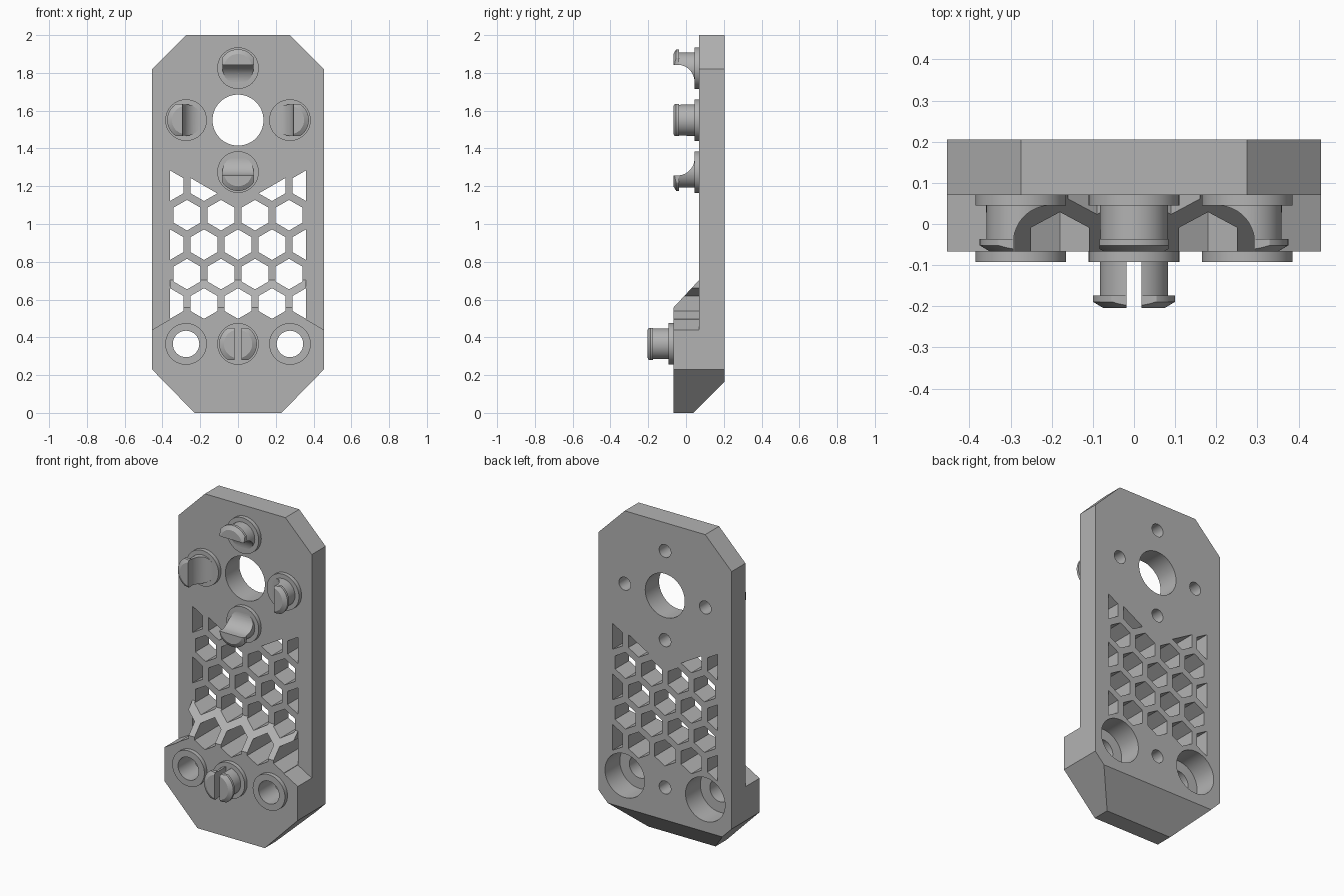
import bpy, bmesh, math
from mathutils import Matrix

if "Cube" in bpy.data.objects:
    bpy.data.objects.remove(bpy.data.objects["Cube"], do_unlink=True)

grey = bpy.data.materials.new("plain grey")
grey.use_nodes = True
GREY = (0.45, 0.45, 0.45, 1)
grey.diffuse_color = GREY
grey.node_tree.nodes["Principled BSDF"].inputs["Base Color"].default_value = GREY

FRONT, STEP, BACK = -0.067, 0.07, 0.205   # depths of block face, plate face, rear face
HALF = 0.455


def finish(name, bm):
    bmesh.ops.recalc_face_normals(bm, faces=bm.faces)
    mesh = bpy.data.meshes.new(name)
    bm.to_mesh(mesh)
    bm.free()
    mesh.materials.append(grey)
    obj = bpy.data.objects.new(name, mesh)
    bpy.context.collection.objects.link(obj)
    return obj


def prism(bm, outline, lo, hi, axis="y"):
    """Extrude an (x, z) outline along y, or a (y, z) outline along x."""
    def point(p, d):
        return (p[0], d, p[1]) if axis == "y" else (d, p[0], p[1])
    a = [bm.verts.new(point(p, lo)) for p in outline]
    b = [bm.verts.new(point(p, hi)) for p in outline]
    bm.faces.new(a)
    bm.faces.new(b)
    for i in range(len(a)):
        j = (i + 1) % len(a)
        bm.faces.new((a[i], a[j], b[j], b[i]))


def lathe(bm, profile, x=0, z=0, ring=False, n=64):
    """Turn an (r, y) profile about a y axis; ring closes the profile on itself."""
    loops = []
    for r, y in profile:
        loops.append([bm.verts.new((x + r * math.cos(2 * math.pi * i / n), y,
                                    z + r * math.sin(2 * math.pi * i / n))) for i in range(n)])
    pairs = list(zip(loops, loops[1:]))
    if ring:
        pairs.append((loops[-1], loops[0]))
    else:
        bm.faces.new(loops[0])
        bm.faces.new(loops[-1])
    for p, q in pairs:
        for i in range(n):
            j = (i + 1) % n
            bm.faces.new((p[i], p[j], q[j], q[i]))


def boolean(obj, bm, operation="DIFFERENCE"):
    cutter = finish("cutter", bm)
    cutter.hide_render = True
    mod = obj.modifiers.new("cut", "BOOLEAN")
    mod.operation, mod.solver, mod.object = operation, "EXACT", cutter
    bpy.context.view_layer.objects.active = obj
    bpy.ops.object.modifier_apply(modifier=mod.name)
    bpy.data.objects.remove(cutter, do_unlink=True)


def smooth(obj):
    bpy.ops.object.select_all(action="DESELECT")
    obj.select_set(True)
    bpy.context.view_layer.objects.active = obj
    bpy.ops.object.shade_smooth_by_angle(angle=math.radians(25))


def rect(a, b, c, d):
    return [(a, c), (b, c), (b, d), (a, d)]


# Body: chamfered slab at full depth
half = [(0.23, 0), (HALF, 0.23), (HALF, 1.82), (0.275, 2)]
bm = bmesh.new()
prism(bm, half + [(-x, z) for x, z in reversed(half)], FRONT, BACK)
body = finish("body_plate", bm)

# Front step: sloping shoulders at the sides, ramp in the middle
for s in (-1, 1):
    bm = bmesh.new()
    prism(bm, [(s * 0.36, 0.495), (s * 0.5, 0.414), (s * 0.5, 2.1), (s * 0.36, 2.1)], -0.2, STEP)
    boolean(body, bm)
bm = bmesh.new()
prism(bm, [(-0.2, 0.414), (STEP, 0.704), (STEP, 2.1), (-0.2, 2.1)], -0.37, 0.37, "x")
boolean(body, bm)

# Sloped underside at the back
bm = bmesh.new()
prism(bm, [(0.02, -0.02), (0.225, 0.185), (0.3, 0.185), (0.3, -0.02)], -0.6, 0.6, "x")
boolean(body, bm)

# Honeycomb: whole cells, half cells at the edges, diagonal halves at the top
PITCH, CELL = 0.18, 0.081
ROW = PITCH * math.sqrt(3) / 2
bm = bmesh.new()


def cell(x, row, start=30, corners=6):
    z = 0.579 + row * ROW
    angles = [math.radians(start + 60 * i) for i in range(corners)]
    prism(bm, [(x + CELL * math.cos(a), z + CELL * math.sin(a)) for a in angles], -0.3, 0.4)


for row in range(5):
    if row % 2:
        for k in (-1.5, -0.5, 0.5, 1.5):
            cell(k * PITCH, row)
        continue
    cell(2 * PITCH, row, 90, 4)
    cell(-2 * PITCH, row, 270, 4)
    if row < 4:
        for k in (-1, 0, 1):
            cell(k * PITCH, row)
    else:
        cell(-PITCH, row, 150, 4)
        cell(PITCH, row, 210, 4)
boolean(body, bm)

# Round holes: large port, counterbored bolt holes, small blind holes behind pegs
PORT_Z, LOW_Z, OFF = 1.55, 0.365, 0.275
bm = bmesh.new()
lathe(bm, [(0.135, -0.3), (0.135, 0.4)], 0, PORT_Z)
for s in (-1, 1):
    lathe(bm, [(0.07, -0.3), (0.07, 0.06), (0.135, 0.06), (0.135, 0.4)], s * OFF, LOW_Z)
    lathe(bm, [(0.04, 0.085), (0.04, 0.4)], s * OFF, PORT_Z, n=32)
    lathe(bm, [(0.04, 0.085), (0.04, 0.4)], 0, PORT_Z + s * OFF, n=32)
lathe(bm, [(0.04, 0.085), (0.04, 0.4)], 0, LOW_Z, n=32)
boolean(body, bm)
smooth(body)

# Raised rims around the bolt holes
for side, s in (("left", 1), ("right", -1)):
    bm = bmesh.new()
    lathe(bm, [(0.07, FRONT), (0.11, FRONT), (0.11, FRONT - 0.025), (0.07, FRONT - 0.025)],
          s * OFF, LOW_Z, ring=True)
    smooth(finish(side + "_bolt_rim", bm))


# Snap pegs: flange, stem and tapered lip, flattened on two sides
def peg(name, x, y, z, turn, split):
    bm = bmesh.new()
    lathe(bm, [(0.083, 0.01), (0.083, -0.107), (0.1, -0.107), (0.1, -0.122), (0.075, -0.137)])
    stem = finish(name + "_stem", bm)
    bm = bmesh.new()
    prism(bm, rect(-0.3, 0.3, -0.2, 0.2), -0.084, 0.084, "x")
    boolean(stem, bm, "INTERSECT")
    bm = bmesh.new()
    if split:
        prism(bm, rect(-0.3, -0.025, -0.018, 0.018), -0.2, 0.2, "x")
    else:
        # Hollow half with a curved root
        arc = [math.radians(90 * i / 12) for i in range(13)]
        curve = [(-0.115 + 0.09 * math.cos(a), -0.072 + 0.09 * math.sin(a)) for a in arc]
        prism(bm, [(-0.3, -0.2), (-0.025, -0.2)] + curve + [(-0.3, 0.018)], -0.2, 0.2, "x")
    boolean(stem, bm)
    bm = bmesh.new()
    lathe(bm, [(0.11, 0), (0.11, -0.025)])
    flange = finish(name + "_flange", bm)
    place = Matrix.Translation((x, y, z)) @ Matrix.Rotation(math.radians(turn), 4, "Y")
    for obj in (stem, flange):
        obj.data.transform(place)
        smooth(obj)


peg("top_peg", 0, STEP, PORT_Z + OFF, 0, False)
peg("left_peg", OFF, STEP, PORT_Z, 90, False)
peg("lower_peg", 0, STEP, PORT_Z - OFF, 180, False)
peg("right_peg", -OFF, STEP, PORT_Z, -90, False)
peg("split_peg", 0, FRONT, LOW_Z, 90, True)
